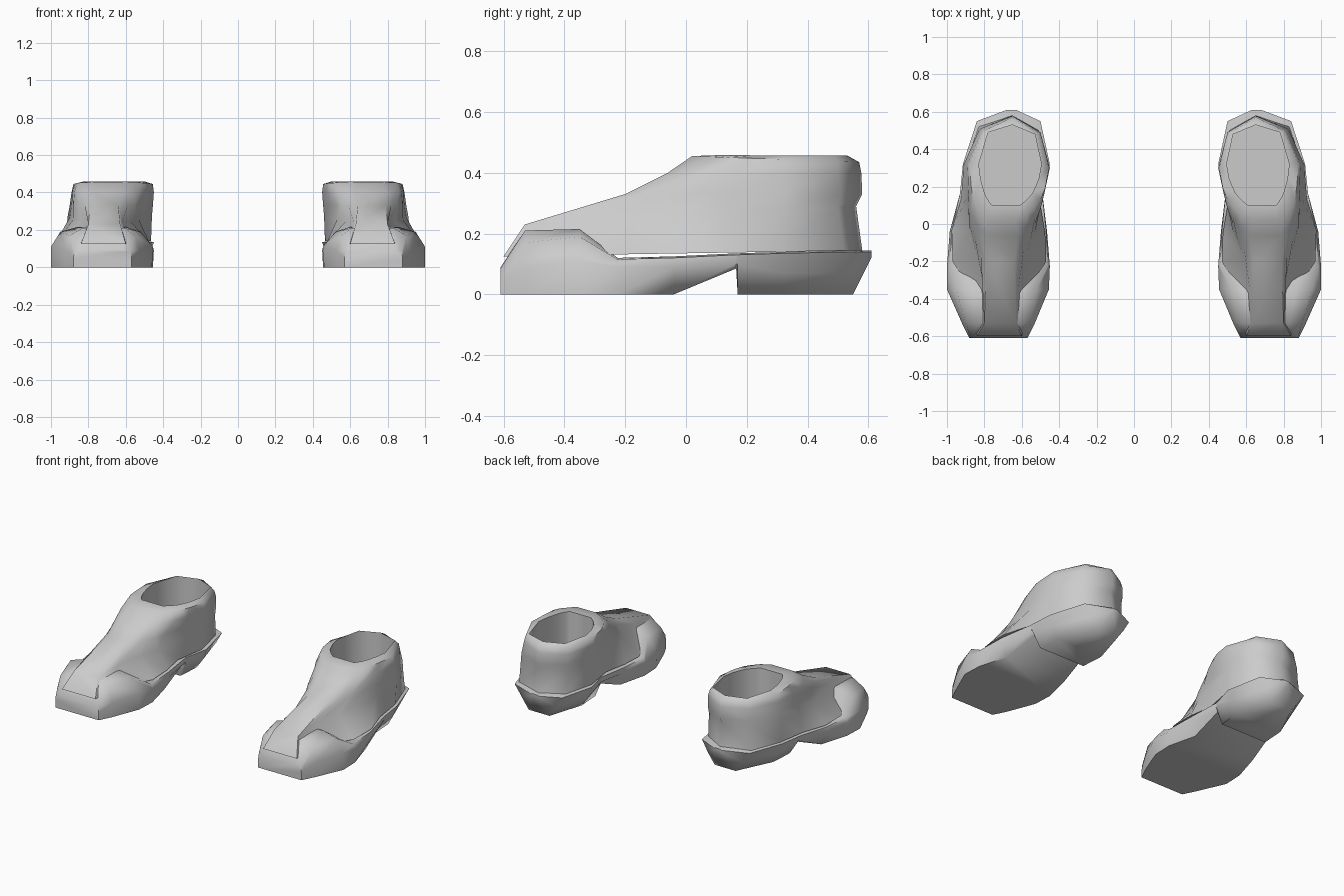
import bpy
import bmesh
from math import radians

cube = bpy.data.objects.get("Cube")
if cube:
    bpy.data.objects.remove(cube, do_unlink=True)

# One plain grey for the whole pair
grey = bpy.data.materials.new("plain_grey")
grey.use_nodes = True
colour = (0.6, 0.6, 0.6, 1)
grey.diffuse_color = colour
grey.node_tree.nodes["Principled BSDF"].inputs["Base Color"].default_value = colour


def loft(name, rings, side):
    """Skin a sequence of equal closed rings, cap both ends; side mirrors in x."""
    bm = bmesh.new()
    loops = [[bm.verts.new((side * x, y, z)) for x, y, z in ring] for ring in rings]
    count = len(loops[0])
    for lower, upper in zip(loops, loops[1:]):
        for i in range(count):
            j = (i + 1) % count
            bm.faces.new((lower[i], lower[j], upper[j], upper[i]))
    bm.faces.new(loops[0])
    bm.faces.new(loops[-1])
    bmesh.ops.recalc_face_normals(bm, faces=bm.faces)
    mesh = bpy.data.meshes.new(name)
    bm.to_mesh(mesh)
    bm.free()
    mesh.materials.append(grey)
    obj = bpy.data.objects.new(name, mesh)
    bpy.context.collection.objects.link(obj)
    bpy.ops.object.select_all(action="DESELECT")
    obj.select_set(True)
    bpy.context.view_layer.objects.active = obj
    bpy.ops.object.shade_smooth_by_angle(angle=radians(60))
    return obj


def section(y, bottom, middle, shoulder, lip):
    """Sole cross-section; each level is (height, inner x, outer x)."""
    levels = (bottom, middle, shoulder, lip)
    outer = [(level[2], y, level[0]) for level in levels]
    inner = [(level[1], y, level[0]) for level in reversed(levels)]
    return outer + inner


def ring(front_z, back_z, outline):
    """Level outline of the upper, its height sloping from front to back."""
    front = min(y for x, y in outline)
    back = max(y for x, y in outline)
    slope = (back_z - front_z) / (back - front)
    return [(x, y, front_z + slope * (y - front)) for x, y in outline]


# Forefoot of the sole, with raised side flaps
forefoot = [
    section(-.61, (0, .57, .88), (.05, .57, .88), (.085, .575, .875), (.09, .62, .84)),
    section(-.53, (0, .53, .92), (.09, .53, .92), (.17, .55, .9), (.21, .61, .83)),
    section(-.35, (0, .46, 1), (.11, .455, 1), (.19, .52, .95), (.215, .6, .86)),
    section(-.225, (0, .455, .995), (.09, .45, 1), (.115, .46, .985), (.12, .54, .9)),
    section(-.04, (0, .5, .94), (.09, .465, .985), (.12, .47, .975), (.125, .52, .92)),
]

# Arch and heel block
breast = ((.1, .49, .925), (.13, .49, .93), (.135, .53, .88))
heel = [
    section(.165, (.085, .51, .89), *breast),
    section(.17, (0, .53, .86), *breast),
    section(.32, (0, .52, .85), (.07, .47, .89), (.135, .45, .915), (.14, .49, .87)),
    section(.55, (0, .59, .74), (.07, .54, .79), (.14, .5, .84), (.145, .55, .8)),
    section(.61, (.12, .64, .67), (.13, .635, .675), (.14, .63, .68), (.145, .635, .675)),
]

# Upper: flared hem, vamp and ankle, from the bottom up
hem = ring(.125, .145, [
    (.6, -.6), (.84, -.6), (.85, -.4), (.97, -.2), (.975, -.03),
    (.925, .13), (.9, .32), (.83, .52), (.65, .58), (.51, .5),
    (.465, .3), (.5, .1), (.475, -.05), (.47, -.2), (.58, -.4)])
vamp = ring(.23, .29, [
    (.63, -.53), (.8, -.53), (.8, -.36), (.84, -.17), (.88, -.03),
    (.9, .13), (.91, .32), (.83, .5), (.65, .56), (.5, .48),
    (.46, .3), (.5, .1), (.53, -.05), (.58, -.17), (.62, -.36)])
instep = ring(.33, .33, [
    (.64, -.2), (.79, -.2), (.82, -.15), (.85, -.08), (.88, 0),
    (.89, .14), (.9, .32), (.82, .51), (.65, .58), (.5, .49),
    (.455, .3), (.5, .14), (.53, 0), (.55, -.07), (.59, -.14)])
ankle = ring(.4, .4, [
    (.62, -.06), (.79, -.06), (.83, -.02), (.86, .03), (.875, .08),
    (.885, .17), (.89, .32), (.81, .5), (.65, .577), (.5, .49),
    (.45, .3), (.48, .16), (.5, .08), (.53, .03), (.57, -.02)])
collar = ring(.455, .435, [
    (.63, .02), (.77, .02), (.8, .05), (.84, .09), (.86, .13),
    (.87, .2), (.88, .32), (.8, .5), (.65, .57), (.51, .485),
    (.455, .3), (.475, .19), (.5, .13), (.53, .09), (.57, .05)])
opening = ring(.458, .457, [
    (.61, .1), (.76, .1), (.775, .12), (.79, .145), (.8, .17),
    (.82, .24), (.83, .32), (.78, .49), (.65, .53), (.53, .48),
    (.495, .32), (.51, .24), (.54, .17), (.56, .145), (.585, .12)])

# Inner lining runs from the opening down to the insole
insole = [(x, y, .16) for x, y, z in opening]

for label, side in (("left", 1), ("right", -1)):
    loft(label + "_sole", forefoot + heel, side)
    loft(label + "_upper", [hem, vamp, instep, ankle, collar, opening, insole], side)
